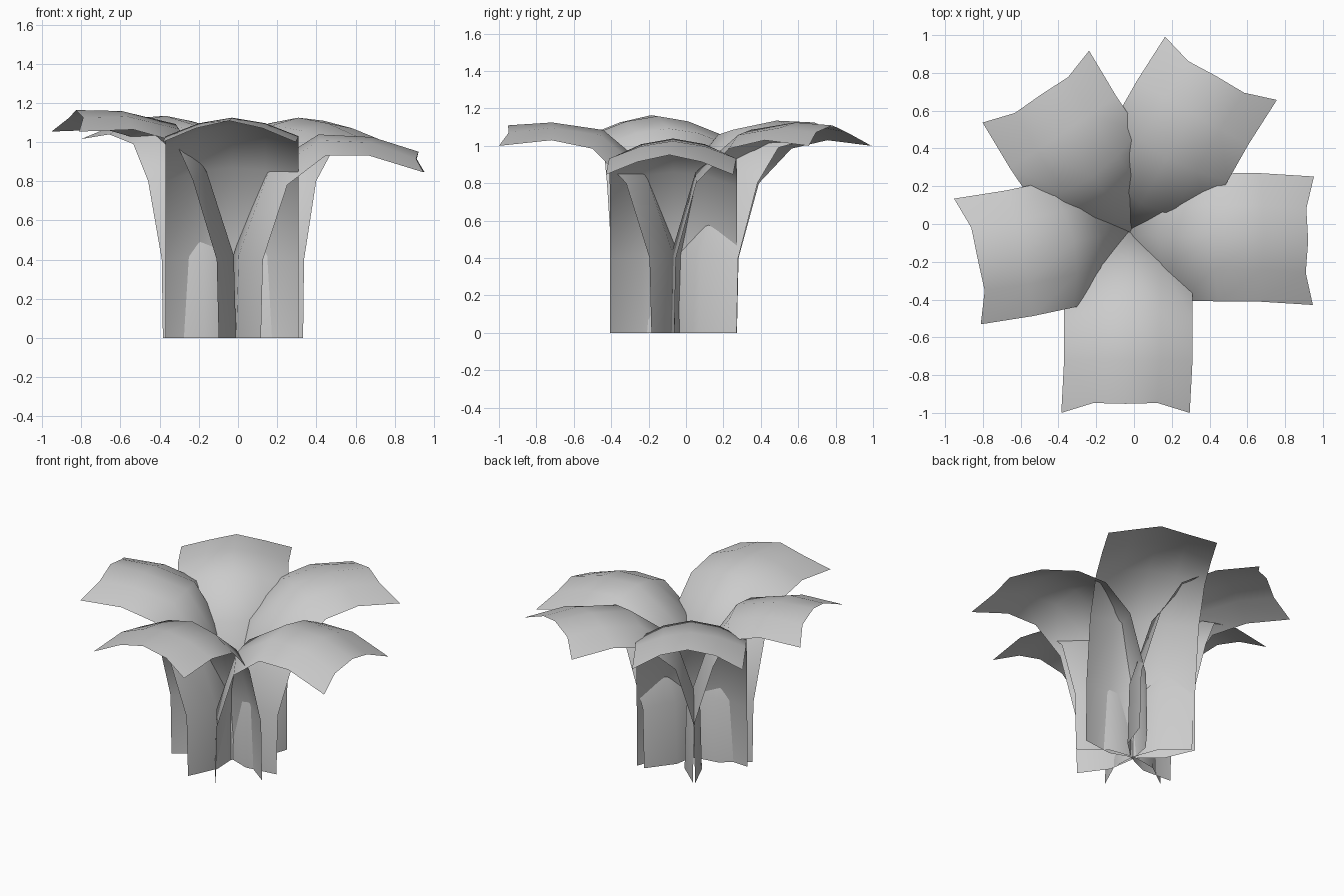
import bpy, bmesh, math
from mathutils import Vector

cube = bpy.data.objects.get("Cube")
if cube:
    bpy.data.objects.remove(cube, do_unlink=True)

grey = bpy.data.materials.new("leaf_grey")
grey.use_nodes = True
grey.diffuse_color = (0.6, 0.6, 0.6, 1)
grey.node_tree.nodes["Principled BSDF"].inputs["Base Color"].default_value = grey.diffuse_color

# Leaf edge from stalk foot to tip: distance outward, height, arch depth, arch fullness
EDGE = [
    (.155, 0, .155, .82),
    (.165, .4, .155, .82),
    (.29, .8, .15, .78),
    (.47, .985, .115, .72),
    (.69, 1.03, .095, .7),
    (.97, 1.0, .11, .65),
]
HALF_WIDTH = .34
TIP_SWAY = -.015    # the tip drifts slightly to one side


def make_leaf(name, origin, angle, reach, tilt):
    """Arched sheet that rises upright and bends outward."""
    out = Vector((math.cos(angle), math.sin(angle), 0))
    side = Vector((-out.y, out.x, 0))
    up = Vector((0, 0, 1))
    start = Vector((*origin, 0))
    last = len(EDGE) - 1
    pull = reach - EDGE[last][0]
    path = [Vector((s + (pull if z > .9 else 0), z + tilt * max(0, s - .2)))
            for s, z, _, _ in EDGE]
    bm = bmesh.new()
    rows = []
    for i, (p, (_, _, depth, fullness)) in enumerate(zip(path, EDGE)):
        along = (path[min(i + 1, last)] - path[max(i - 1, 0)]).normalized()
        if i == 0:
            along = Vector((0, 1))
        normal = Vector((-along.y, along.x))
        row = []
        for t, arch in ((-1, 0), (-.5, fullness), (0, 1), (.5, fullness), (1, 0)):
            q = p + normal * depth * arch
            across = HALF_WIDTH * t
            if i == last:
                across += TIP_SWAY
                q.x -= .06 if abs(t) < 1 else 0     # notched tip
            row.append(bm.verts.new(start + out * q.x + up * q.y + side * across))
        rows.append(row)
    for a, b in zip(rows, rows[1:]):
        for j in range(len(a) - 1):
            bm.faces.new((a[j], b[j], b[j + 1], a[j + 1]))
    mesh = bpy.data.meshes.new(name)
    bm.to_mesh(mesh)
    bm.free()
    mesh.materials.append(grey)
    mesh.shade_smooth()
    obj = bpy.data.objects.new(name, mesh)
    bpy.context.collection.objects.link(obj)


# Five leaves around the middle: origin, heading in degrees, reach, tip tilt
LEAVES = {
    "front_leaf": ((-.03, -.03), -90, .97, 0),
    "left_leaf": ((-.035, -.065), -.5, .985, -.2),
    "back_left_leaf": ((-.04, -.03), 60.5, .99, 0),
    "back_right_leaf": ((-.015, -.048), 124, .925, .02),
    "right_leaf": ((-.018, -.03), 192, .88, .07),
}
for name, (origin, heading, reach, tilt) in LEAVES.items():
    make_leaf(name, origin, math.radians(heading), reach, tilt)
